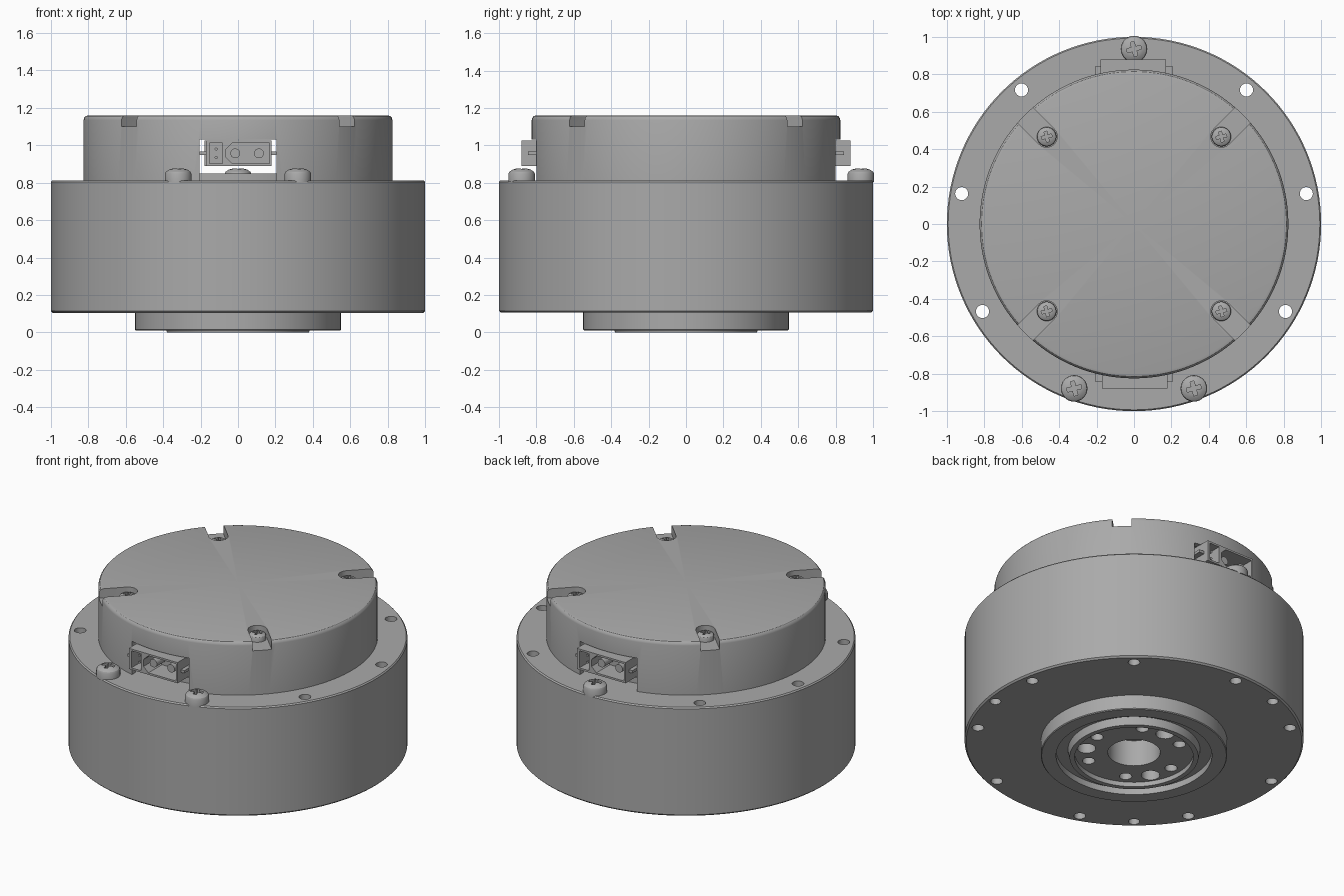
import bpy, bmesh
from math import sin, cos, pi, radians
from mathutils import Matrix, Vector

cube = bpy.data.objects.get("Cube")
if cube:
    bpy.data.objects.remove(cube)

metal = bpy.data.materials.new("plain grey")
metal.use_nodes = True
GREY = (0.4, 0.4, 0.4, 1)
metal.diffuse_color = GREY
metal.node_tree.nodes["Principled BSDF"].inputs["Base Color"].default_value = GREY


def finish(bm, name):
    bmesh.ops.remove_doubles(bm, verts=bm.verts, dist=1e-5)
    bmesh.ops.recalc_face_normals(bm, faces=bm.faces)
    me = bpy.data.meshes.new(name)
    bm.to_mesh(me)
    bm.free()
    me.materials.append(metal)
    ob = bpy.data.objects.new(name, me)
    bpy.context.collection.objects.link(ob)
    return ob


def lathe(name, profile, segments=96, at=(0, 0, 0)):
    bm = bmesh.new()
    vs = [bm.verts.new((r, 0, z)) for r, z in profile]
    es = [bm.edges.new(p) for p in zip(vs, vs[1:])]
    bmesh.ops.spin(bm, geom=vs + es, cent=(0, 0, 0), axis=(0, 0, 1),
                   angle=2 * pi, steps=segments, use_merge=False)
    bmesh.ops.translate(bm, verts=bm.verts, vec=at)
    return finish(bm, name)


def add_prism(bm, pts, z0, z1, matrix=Matrix()):
    face = bm.faces.new([bm.verts.new(matrix @ Vector((x, y, z0))) for x, y in pts])
    up = matrix.to_3x3() @ Vector((0, 0, z1 - z0))
    top = bmesh.ops.extrude_face_region(bm, geom=[face])["geom"]
    bmesh.ops.translate(bm, vec=up, verts=[v for v in top if isinstance(v, bmesh.types.BMVert)])


def rect(x0, x1, y0, y1):
    return [(x0, y0), (x1, y0), (x1, y1), (x0, y1)]


def circle(r, x=0, y=0, n=24):
    return [(x + r * cos(2 * pi * k / n), y + r * sin(2 * pi * k / n)) for k in range(n)]


def polar(r, degrees):
    return r * cos(radians(degrees)), r * sin(radians(degrees))


def carve(target, bm):
    cutter = finish(bm, "cutter")
    cutter.hide_render = True
    mod = target.modifiers.new("cut", "BOOLEAN")
    mod.operation = "DIFFERENCE"
    mod.solver = "EXACT"
    mod.object = cutter
    bpy.context.view_layer.objects.active = target
    bpy.ops.object.modifier_apply(modifier=mod.name)
    bpy.data.objects.remove(cutter)


# Main housing with the stepped output hub underneath
body = lathe("motor_housing", [
    (0, .2), (.155, .2), (.155, .03), (.35, .03), (.35, 0), (.38, 0), (.39, .05),
    (.46, .05), (.46, .01), (.545, .01), (.55, .015), (.55, .105), (.99, .105),
    (1, .115), (1, .805), (.993, .813), (.72, .813), (.72, .85), (0, .85)], 128)
bm = bmesh.new()
for k in range(9):  # flange through holes
    add_prism(bm, circle(.035, *polar(.935, 10 + 40 * k)), -.1, 1)
for k in range(3):  # blind flange holes and large hub holes
    add_prism(bm, circle(.033, *polar(.945, 110 + 120 * k)), 0, .2)
    add_prism(bm, circle(.055, *polar(.285, 90 + 120 * k)), -.1, .12)
for k in range(6):  # small hub holes
    add_prism(bm, circle(.037, *polar(.285, 60 * k)), -.1, .12)
carve(body, bm)

# Hollow rear cover with a rounded rim
cover = lathe("cover", [
    (.79, .811), (.825, .811), (.825, 1.135), (.822, 1.147), (.814, 1.156), (.8, 1.16),
    (0, 1.16), (0, 1.06), (.79, 1.06), (.79, .811)], 128)
bm = bmesh.new()
add_prism(bm, rect(-.205, .205, -1, 1), .79, 1.03)
SCREW_R = .66
slot = [(1, -.057), (1, .057)] + [
    (SCREW_R + .057 * cos(a), .057 * sin(a)) for a in (pi / 2 + pi * k / 10 for k in range(11))]
for k in range(4):
    add_prism(bm, slot, 1.1, 1.3, Matrix.Rotation(radians(45 + 90 * k), 4, "Z"))
carve(cover, bm)


# Pan head screws with cross recesses
def screw(name, r, h, at):
    ob = lathe(name, [(0, -.01), (r, -.01), (r, h * .55), (r * .93, h * .72),
                      (r * .7, h * .9), (r * .4, h), (0, h)], 32, at)
    arm, w = r * .55, r * .15
    cross = []
    for k in range(4):
        turn = Matrix.Rotation(k * pi / 2 + .25, 2)
        cross += [turn @ Vector(p) for p in ((arm, -w), (arm, w), (w, w))]
    bm = bmesh.new()
    add_prism(bm, cross, h * .5, h + .1, Matrix.Translation(at))
    carve(ob, bm)


for name, angle in (("back", 90), ("front_right", -110), ("front_left", -70)):
    screw("flange_screw_" + name, .071, .063, (*polar(.935, angle), .813))
for k in range(4):
    screw(f"cover_screw_{k + 1}", .052, .042, (*polar(SCREW_R, 45 + 90 * k), 1.1))


# Socket blocks with recessed cavities and pins, one on each side
def connector(name, turn):
    # local xy plane stands upright; local z points out of the opening
    place = Matrix.Rotation(turn, 4, "Z") @ Matrix.Rotation(pi / 2, 4, "X")
    bm = bmesh.new()
    add_prism(bm, rect(-.17, .18, .89, 1.025), .68, .88, place)
    block = finish(bm, name)
    bm = bmesh.new()
    add_prism(bm, rect(-.152, -.082, .902, 1.013), .74, 1, place)
    add_prism(bm, [(-.03, .902), (.168, .902), (.168, 1.013), (-.03, 1.013),
                   (-.064, .98), (-.064, .935)], .74, 1, place)
    carve(block, bm)
    bm = bmesh.new()
    for x in (-.015, .112):
        add_prism(bm, circle(.026, x, .957), .73, .85, place)
    for z in (.935, .98):
        add_prism(bm, circle(.008, -.117, z, 8), .73, .85, place)
    finish(bm, name + "_pins")
    bm = bmesh.new()
    for x0, x1 in ((-.205, -.165), (.175, .205)):
        add_prism(bm, rect(x0, x1, .948, .966), .7, .845, place)
    finish(bm, name + "_side_tabs")


connector("front_connector", 0)
connector("back_connector", pi)

# Smooth round walls, keep edges crisp
bpy.ops.object.select_all(action="DESELECT")
for ob in bpy.context.scene.objects:
    if ob.type == "MESH" and metal.name in ob.data.materials:
        ob.select_set(True)
        bpy.context.view_layer.objects.active = ob
bpy.ops.object.shade_smooth_by_angle(angle=radians(30))
